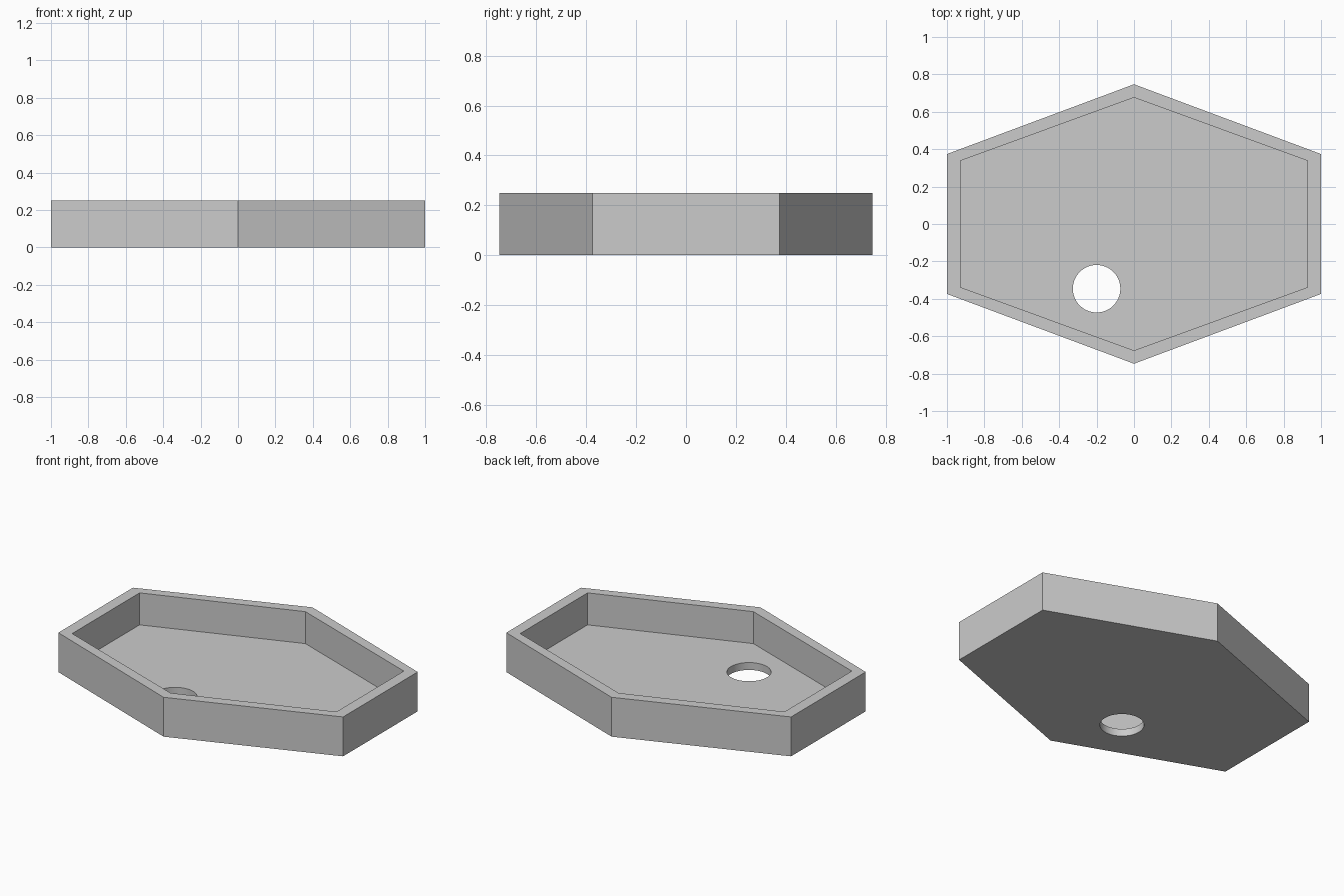
import bpy, bmesh, math

if "Cube" in bpy.data.objects:
    bpy.data.objects.remove(bpy.data.objects["Cube"])

HEIGHT, FLOOR = 0.25, 0.047


def prism(name, outline, z0, z1):
    """Closed solid from a counter-clockwise outline."""
    bm = bmesh.new()
    face = bm.faces.new([bm.verts.new((x, y, z0)) for x, y in outline])
    top = bmesh.ops.extrude_face_region(bm, geom=[face])["geom"]
    bmesh.ops.translate(bm, vec=(0, 0, z1 - z0),
                        verts=[g for g in top if isinstance(g, bmesh.types.BMVert)])
    bmesh.ops.recalc_face_normals(bm, faces=bm.faces)
    mesh = bpy.data.meshes.new(name)
    bm.to_mesh(mesh)
    bm.free()
    obj = bpy.data.objects.new(name, mesh)
    bpy.context.collection.objects.link(obj)
    return obj


def hexagon(half_x, point_y, side_y):
    return [(half_x, -side_y), (half_x, side_y), (0, point_y),
            (-half_x, side_y), (-half_x, -side_y), (0, -point_y)]


def circle(cx, cy, r, n=64):
    return [(cx + r * math.cos(math.tau * i / n), cy + r * math.sin(math.tau * i / n))
            for i in range(n)]


# Stretched hexagonal tray body
tray = prism("tray", hexagon(1.0, 0.747, 0.374), 0, HEIGHT)

# Recess and round drain hole cutters
cutters = [
    prism("recess_cutter", hexagon(0.928, 0.676, 0.338), FLOOR, HEIGHT + 0.1),
    prism("drain_hole_cutter", circle(-0.2, -0.346, 0.127), -0.1, FLOOR + 0.1),
]
bpy.context.view_layer.objects.active = tray
tray.select_set(True)
for cutter in cutters:
    cutter.hide_render = True
    mod = tray.modifiers.new(cutter.name, 'BOOLEAN')
    mod.operation = 'DIFFERENCE'
    mod.solver = 'EXACT'
    mod.object = cutter
    bpy.ops.object.modifier_apply(modifier=mod.name)
    bpy.data.objects.remove(cutter)

# Smooth hole wall, crisp tray edges
bpy.ops.object.shade_smooth_by_angle(angle=math.radians(15))
